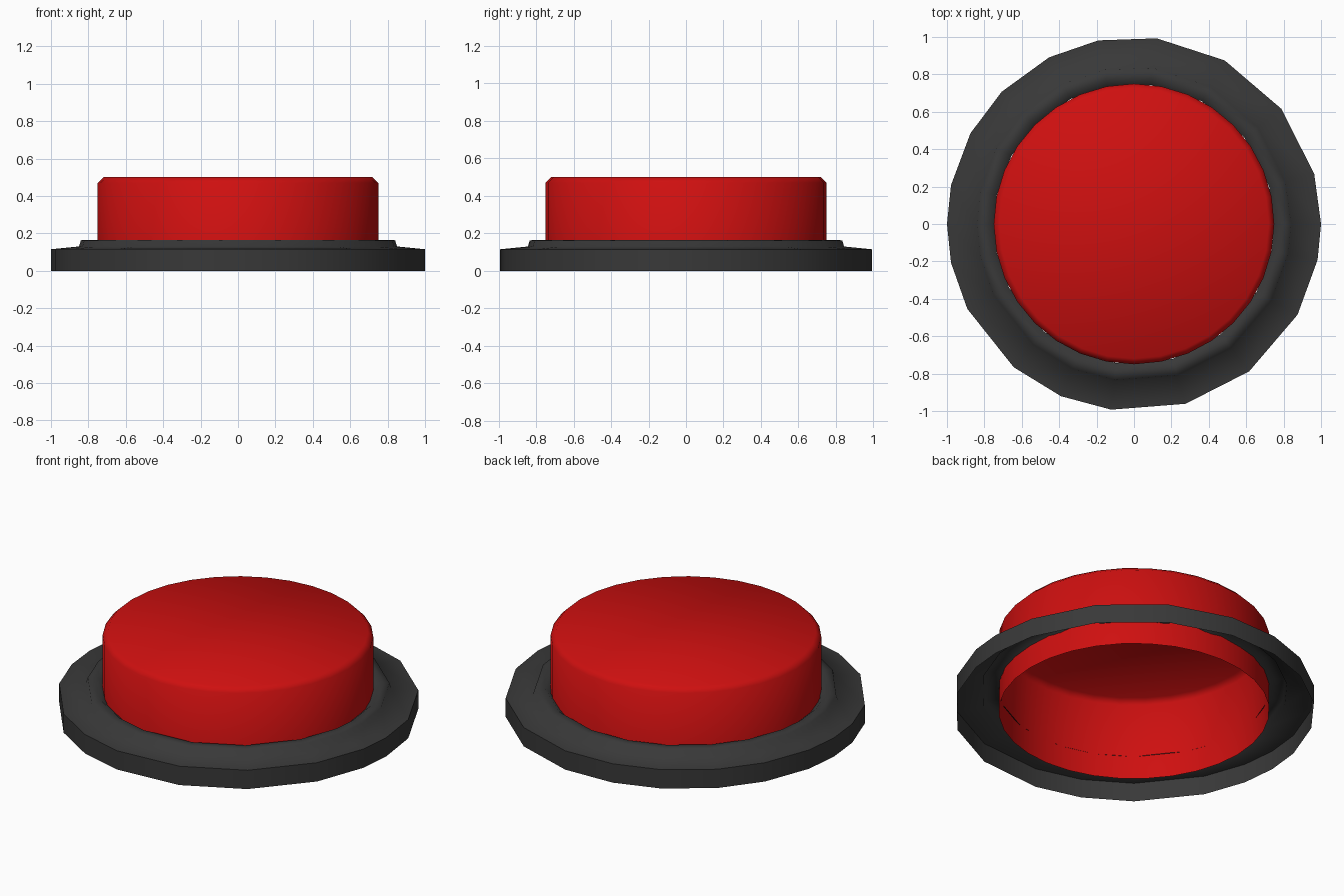
import bpy, math

if "Cube" in bpy.data.objects:
    bpy.data.objects.remove(bpy.data.objects["Cube"])

def material(name, rgb):
    m = bpy.data.materials.new(name)
    m.diffuse_color = (*rgb, 1)
    m.use_nodes = True
    m.node_tree.nodes["Principled BSDF"].inputs["Base Color"].default_value = m.diffuse_color
    return m

def lathe(name, profile, angles, mat, capped=False):
    """Spin an open (radius, z) profile through the given angles."""
    n = len(angles)
    verts = [(r * math.cos(math.radians(a)), r * math.sin(math.radians(a)), z)
             for r, z in profile for a in angles]
    faces = [(k * n + i, k * n + (i + 1) % n, (k + 1) * n + (i + 1) % n, (k + 1) * n + i)
             for k in range(len(profile) - 1) for i in range(n)]
    if capped:
        faces.append(tuple((len(profile) - 1) * n + i for i in range(n)))
    mesh = bpy.data.meshes.new(name)
    mesh.from_pydata(verts, [], faces)
    mesh.materials.append(mat)
    mesh.shade_smooth()
    ob = bpy.data.objects.new(name, mesh)
    bpy.context.collection.objects.link(ob)
    return ob

red = material("button red", (0.62, 0.005, 0.005))
grey = material("dark grey", (0.04, 0.04, 0.04))

# Push cap: thin shell, open underneath, bevelled top edge
lathe("push_cap", [(0.75, 0), (0.75, 0.47), (0.72, 0.5)],
      [i * 11.25 for i in range(32)], red, capped=True)

# Base ring: slightly uneven low-poly outline, raised collar turning in to the cap
outline = [0, 15.5, 38, 61, 83, 101, 117, 135, 151, 168, 180,
           192, 207, 230, 247, 263, 286, 308, 331, 349]
lathe("base_ring", [(1, 0), (1, 0.115)], outline, grey)
lathe("base_top", [(1, 0.115), (0.85, 0.13), (0.84, 0.163), (0.78, 0.165), (0.75, 0.14)],
      outline, grey)
